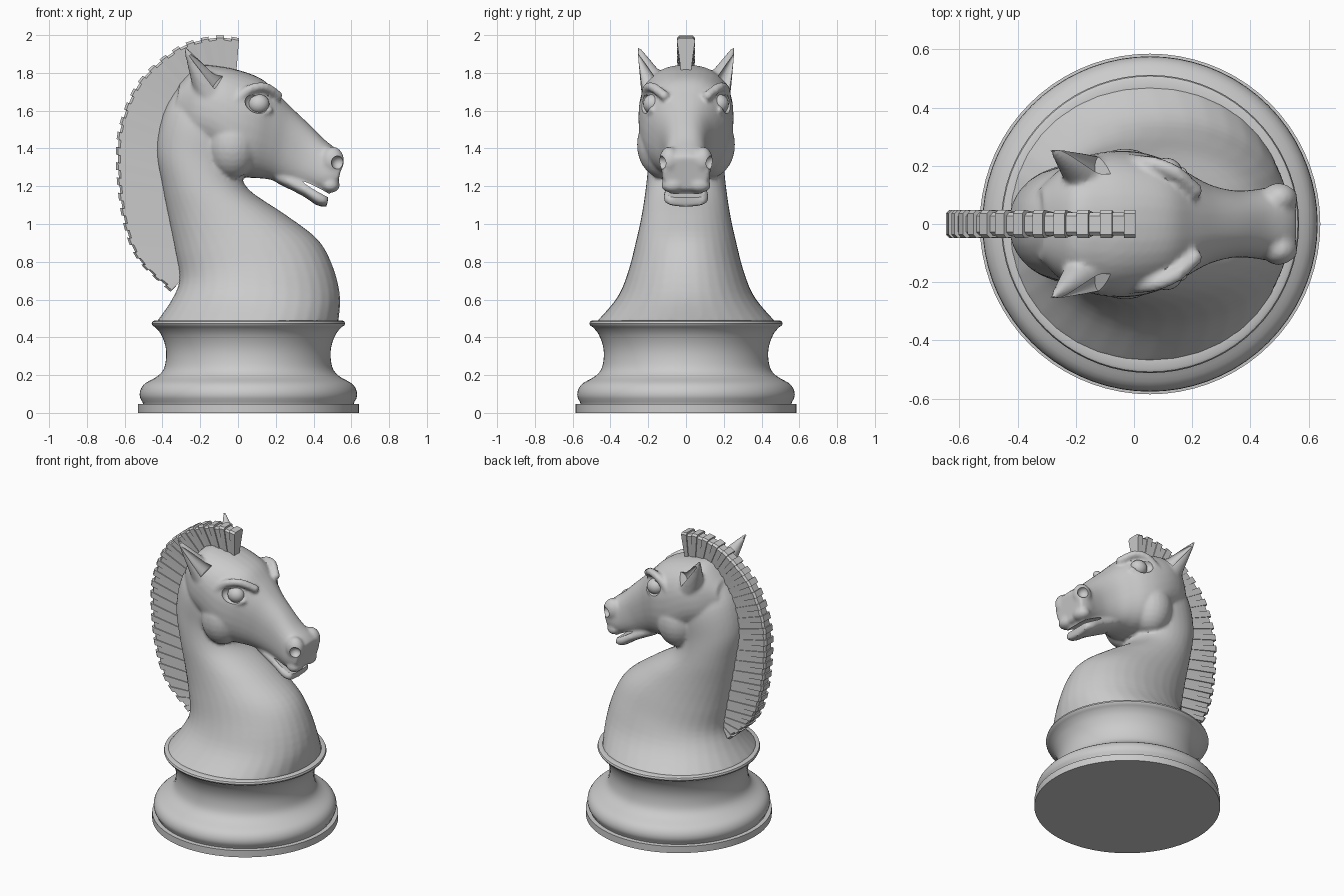
import bpy, bmesh, math
from mathutils import Vector, Matrix, Euler

if "Cube" in bpy.data.objects:
    bpy.data.objects.remove(bpy.data.objects["Cube"])


def spline(pts, n, dims=2):
    """Catmull-Rom through tuples, resampled evenly along the first dims values."""
    P = [pts[0]] + list(pts) + [pts[-1]]
    dense = []
    for i in range(1, len(P) - 2):
        for k in range(20):
            t = k / 20
            dense.append([0.5 * (2 * b + (c - a) * t + (2 * a - 5 * b + 4 * c - d) * t * t
                                 + (3 * b - a - 3 * c + d) * t ** 3)
                          for a, b, c, d in zip(P[i - 1], P[i], P[i + 1], P[i + 2])])
    dense.append(list(pts[-1]))
    dist = [0]
    for a, b in zip(dense, dense[1:]):
        dist.append(dist[-1] + math.dist(a[:dims], b[:dims]))
    out, j = [], 0
    for i in range(n):
        d = dist[-1] * i / (n - 1)
        while j < len(dist) - 2 and dist[j + 1] < d:
            j += 1
        f = (d - dist[j]) / max(dist[j + 1] - dist[j], 1e-9)
        out.append([a + (b - a) * f for a, b in zip(dense[j], dense[j + 1])])
    return out


def make(name, bm):
    bmesh.ops.recalc_face_normals(bm, faces=bm.faces)
    me = bpy.data.meshes.new(name)
    bm.to_mesh(me)
    bm.free()
    ob = bpy.data.objects.new(name, me)
    bpy.context.collection.objects.link(ob)
    return ob


def select(ob):
    bpy.ops.object.select_all(action='DESELECT')
    ob.select_set(True)
    bpy.context.view_layer.objects.active = ob


def smooth(ob, deg=35):
    select(ob)
    bpy.ops.object.shade_smooth_by_angle(angle=math.radians(deg))


def bridge(bm, rings):
    n = len(rings[0])
    for a, b in zip(rings, rings[1:]):
        for i in range(n):
            bm.faces.new((a[i], a[(i + 1) % n], b[(i + 1) % n], b[i]))
    bm.faces.new(rings[0])
    bm.faces.new(rings[-1])


def loft(bm, sections, power, n=36, steps=40):
    """Each section: (x1, z1, x2, z2, half width), a rounded slice across the mid plane."""
    rings = []
    for x1, z1, x2, z2, w in spline(sections, steps):
        ring = []
        for i in range(n):
            a = 2 * math.pi * i / n
            c, s = [math.copysign(abs(v) ** (2 / power), v) for v in (math.cos(a), math.sin(a))]
            ring.append(bm.verts.new(((x1 + x2) / 2 + (x1 - x2) / 2 * c, w * s,
                                      (z1 + z2) / 2 + (z1 - z2) / 2 * c)))
        rings.append(ring)
    bridge(bm, rings)


def ball(bm, loc, size, rot=(0, 0, 0)):
    bmesh.ops.create_uvsphere(bm, u_segments=24, v_segments=14, radius=1,
                              matrix=Matrix.LocRotScale(Vector(loc), Euler(rot), Vector(size)))


def spike(bm, base, tip, r):
    base, tip = Vector(base), Vector(tip)
    d = tip - base
    bmesh.ops.create_cone(bm, cap_ends=True, segments=20, radius1=r, radius2=0.006, depth=d.length,
                          matrix=Matrix.LocRotScale((base + tip) / 2, d.to_track_quat('Z', 'Y'), None))


# Turned base
bm = bmesh.new()
bowl = spline([(.562, .06), (.575, .085), (.572, .12), (.548, .155), (.48, .195), (.447, .235),
               (.435, .30), (.441, .36), (.465, .42), (.495, .455)], 26)
profile = ([(.585, 0), (.585, .046), (.558, .048)] + bowl
           + [(.507, .462), (.512, .472), (.508, .484), (.498, .489), (.47, .489)])
bridge(bm, [[bm.verts.new((.055 + r * math.cos(a), r * math.sin(a), z))
             for a in [2 * math.pi * i / 72 for i in range(72)]] for r, z in profile])
smooth(make("base", bm))

# Neck and chest
bm = bmesh.new()
loft(bm, [(-.44, .47, .53, .47, .485), (-.35, .6, .54, .62, .365), (-.31, .71, .50, .78, .307),
          (-.335, .87, .42, .92, .268), (-.365, 1.02, .25, 1.05, .237),
          (-.40, 1.2, .06, 1.18, .213), (-.43, 1.4, .02, 1.28, .20),
          (-.39, 1.6, .05, 1.42, .20), (-.30, 1.75, .08, 1.52, .16)], 2.1)
# Head
loft(bm, [(-.31, 1.74, -.34, 1.56, .12), (-.21, 1.835, -.25, 1.43, .205),
          (-.10, 1.835, -.14, 1.37, .245), (.02, 1.81, -.03, 1.265, .25),
          (.13, 1.765, .06, 1.245, .225), (.21, 1.69, .14, 1.24, .18),
          (.29, 1.61, .21, 1.225, .138), (.38, 1.525, .29, 1.20, .116),
          (.46, 1.445, .37, 1.18, .118), (.53, 1.39, .45, 1.165, .13),
          (.56, 1.355, .52, 1.18, .12)], 2.4)
# Lower jaw
loft(bm, [(.22, 1.29, .20, 1.22, .09), (.36, 1.22, .34, 1.15, .11),
          (.44, 1.175, .42, 1.098, .12), (.48, 1.15, .47, 1.092, .10)], 2.4, steps=16)
for s in (-1, 1):
    # Cheek, nostril rim, upper lip, brow and ear
    ball(bm, (-.03, .12 * s, 1.42), (.14, .14, .178))
    ball(bm, (.50, .088 * s, 1.335), (.062, .054, .075))
    ball(bm, (.49, .07 * s, 1.205), (.05, .062, .04))
    for p in spline([(-.01, .215, 1.655), (.06, .208, 1.712), (.14, .178, 1.725), (.21, .115, 1.68)], 12, 3):
        ball(bm, (p[0], p[1] * s, p[2]), (.026, .026, .026))
    for p in spline([(.03, .22, 1.60), (.10, .205, 1.575), (.17, .18, 1.605)], 8, 3):
        ball(bm, (p[0], p[1] * s, p[2]), (.016, .016, .016))
    spike(bm, (-.15, .155 * s, 1.70), (-.285, .255 * s, 1.94), .085)
horse = make("horse_head_and_neck", bm)

# Cutters: eye sockets, nostrils, ear hollows, mouth line
bm = bmesh.new()
for s in (-1, 1):
    ball(bm, (.11, .225 * s, 1.637), (.075, .045, .052), (0, .25, 0))
    ball(bm, (.53, .135 * s, 1.325), (.036, .04, .036))
    spike(bm, (-.10, .205 * s, 1.75), (-.255, .256 * s, 1.895), .05)
ball(bm, (.44, 0, 1.172), (.12, .22, .011), (0, .5, 0))
cutter = make("carving_cutter", bm)
cutter.hide_render = True

m = horse.modifiers.new("merge", 'REMESH')
m.mode, m.voxel_size = 'VOXEL', .012
m = horse.modifiers.new("soften", 'SMOOTH')
m.factor, m.iterations = .5, 3
m = horse.modifiers.new("carve", 'BOOLEAN')
m.operation, m.object, m.solver = 'DIFFERENCE', cutter, 'EXACT'
select(horse)
bpy.ops.object.convert(target='MESH')
bpy.data.objects.remove(cutter)
smooth(horse, 40)

# Eyes
for s, side in ((-1, "right"), (1, "left")):
    bm = bmesh.new()
    ball(bm, (.11, .177 * s, 1.635), (.056, .05, .052))
    smooth(make("eye_" + side, bm), 60)

# Mane: fan of alternating wedges, (outer x, z, inner x, z)
fan = spline([(-.35, .65, -.30, .70), (-.52, .81, -.30, .80), (-.60, 1.02, -.33, .99),
              (-.634, 1.31, -.37, 1.25), (-.615, 1.53, -.38, 1.45), (-.51, 1.76, -.32, 1.64),
              (-.31, 1.93, -.21, 1.76), (-.12, 1.985, -.09, 1.79), (.005, 1.972, -.01, 1.79)], 46)
bm = bmesh.new()
for i, (a, b) in enumerate(zip(fan, fan[1:])):
    tall = i % 2 == 0
    grow, w = (.012, .048) if tall else (0, .039)
    rings = []
    for ox, oz, ix, iz in (a, b):
        o, n = Vector((ox, 0, oz)), Vector((ix, 0, iz))
        d = (o - n).normalized()
        o += d * grow
        k = o - d * .012
        side = Vector((0, 1, 0))
        rings.append([bm.verts.new(v) for v in (
            n - side * w * .5, k - side * w, o - side * (w - .012),
            o + side * (w - .012), k + side * w, n + side * w * .5)])
    bridge(bm, rings)
make("mane", bm)
